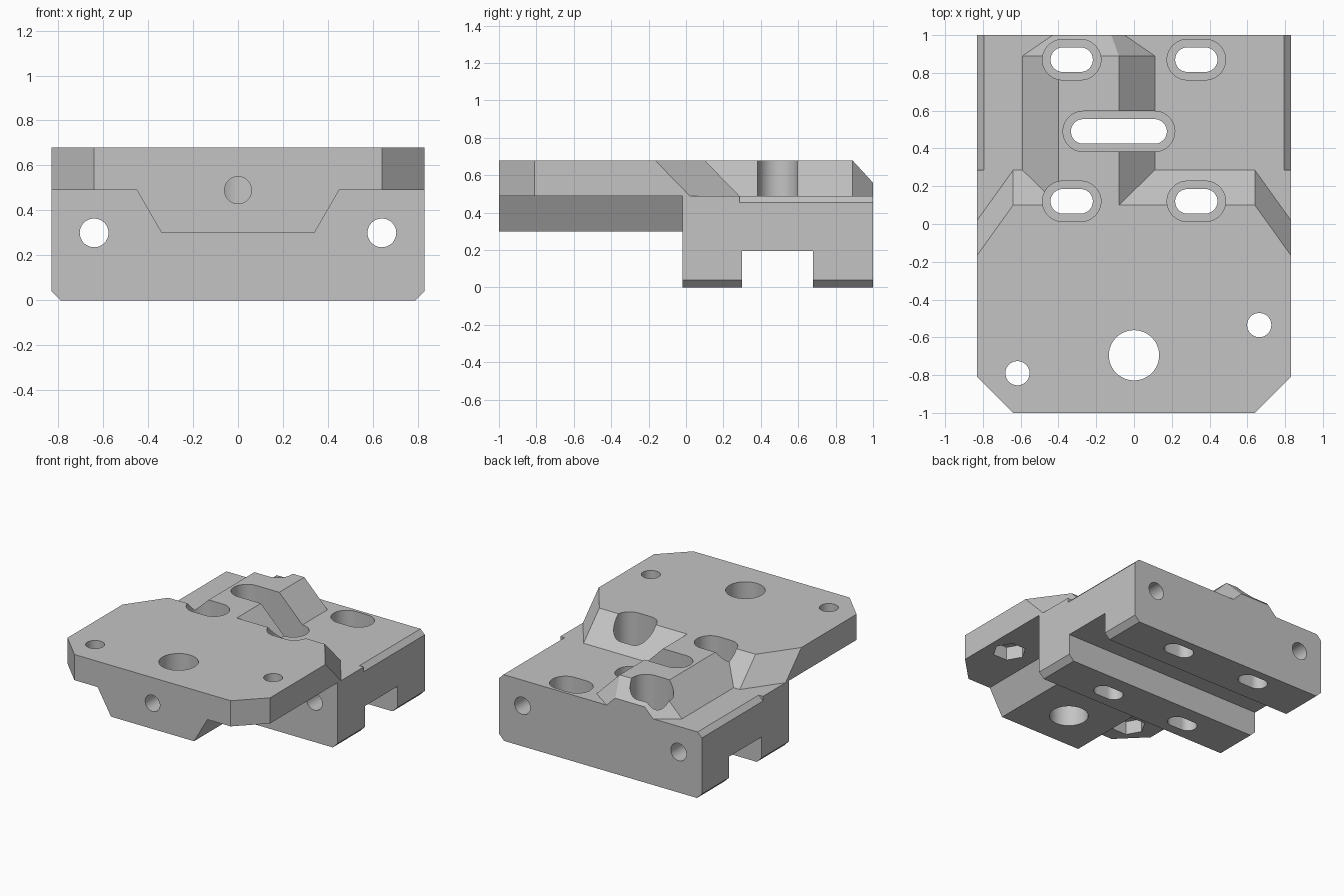
import bpy, bmesh, math
from mathutils import Vector

if "Cube" in bpy.data.objects:
    bpy.data.objects.remove(bpy.data.objects["Cube"])

grey = bpy.data.materials.new("light grey")
grey.diffuse_color = (0.55, 0.55, 0.55, 1)
grey.use_nodes = True
grey.node_tree.nodes["Principled BSDF"].inputs["Base Color"].default_value = grey.diffuse_color


def loft(name, rings):
    """Closed solid through a list of equal-length 3D rings."""
    bm = bmesh.new()
    vs = [[bm.verts.new(p) for p in r] for r in rings]
    n = len(vs[0])
    for a, b in zip(vs, vs[1:]):
        for i in range(n):
            j = (i + 1) % n
            bm.faces.new((a[i], a[j], b[j], b[i]))
    bm.faces.new(vs[0])
    bm.faces.new(vs[-1])
    bmesh.ops.recalc_face_normals(bm, faces=bm.faces)
    me = bpy.data.meshes.new(name)
    bm.to_mesh(me)
    bm.free()
    ob = bpy.data.objects.new(name, me)
    bpy.context.collection.objects.link(ob)
    me.materials.append(grey)
    return ob


def along_y(name, pts, y0, y1):
    return loft(name, [[(x, y, z) for x, z in pts] for y in (y0, y1)])


def along_z(name, pts, z0, z1):
    return loft(name, [[(x, y, z) for x, y in pts] for z in (z0, z1)])


def circle(cx, cy, r, n=48):
    return [(cx + r * math.cos(2 * math.pi * i / n), cy + r * math.sin(2 * math.pi * i / n))
            for i in range(n)]


def capsule(cx, cy, half, r, n=24):
    """Slot outline: half is the full half length along x."""
    s = half - r
    pts = []
    for side, start in ((1, -math.pi / 2), (-1, math.pi / 2)):
        for i in range(n + 1):
            a = start + math.pi * i / n
            pts.append((cx + side * s + r * math.cos(a), cy + r * math.sin(a)))
    return pts


def combine(target, other, op):
    mod = target.modifiers.new("combine", 'BOOLEAN')
    mod.operation, mod.solver, mod.object = op, 'EXACT', other
    bpy.context.view_layer.objects.active = target
    bpy.ops.object.modifier_apply(modifier=mod.name)
    bpy.data.objects.remove(other, do_unlink=True)


# Rear block with chamfered lower edges
bracket = along_y("mounting_bracket", [(-0.79, 0), (0.79, 0), (0.83, 0.04), (0.83, 0.49),
                                       (-0.83, 0.49), (-0.83, 0.04)], -0.02, 1)
# Chamfers on the upper side edges
for s in (-1, 1):
    combine(bracket, along_y("edge_cut", [(s * 0.795, 0.49), (s * 0.785, 0.52), (s * 0.9, 0.52),
                                          (s * 0.9, 0.455), (s * 0.83, 0.455)], 0.285, 1.1),
            'DIFFERENCE')

# Front plate with cut corners and a sloping back
half_low = [(0.64, -1), (0.83, -0.81), (0.83, 0.02), (0.64, 0.285)]
half_top = [(0.64, -1), (0.83, -0.81), (0.83, -0.165), (0.64, 0.10)]


def mirrored(pts, z):
    return [(x, y, z) for x, y in pts] + [(-x, y, z) for x, y in reversed(pts)]


combine(bracket, loft("plate", [mirrored(half_low, 0.49), mirrored(half_top, 0.68)]), 'UNION')

# Tapered keel under the plate
combine(bracket, along_y("keel", [(-0.34, 0.30), (0.34, 0.30), (0.45, 0.49), (0.45, 0.55),
                                  (-0.45, 0.55), (-0.45, 0.49)], -1, 0.05), 'UNION')


# Raised ridge behind the plate, tapering at the back
def ridge_ring(y, base, top, z):
    c = -0.24
    return [(c - base, y, 0.42), (c - base, y, 0.49), (c - top, y, z),
            (c + top, y, z), (c + base, y, 0.49), (c + base, y, 0.42)]


combine(bracket, loft("ridge", [ridge_ring(0.08, 0.35, 0.16, 0.68),
                                ridge_ring(0.89, 0.35, 0.16, 0.68),
                                ridge_ring(1.0, 0.19, 0.12, 0.56)]), 'UNION')

cutters = []
# Groove across the underside
cutters.append(along_y("groove", [(-1, -0.1), (1, -0.1), (1, 0.195), (-1, 0.195)], 0.30, 0.68))
# Long screw slots, each with a wider recess from above
for x, y, inner, outer in ((-0.33, 0.87, 0.112, 0.155), (0.33, 0.87, 0.112, 0.155),
                           (-0.33, 0.12, 0.112, 0.155), (0.33, 0.12, 0.112, 0.155),
                           (-0.08, 0.49, 0.254, 0.296)):
    cutters.append(along_z("slot_recess", capsule(x, y, outer, 0.107), 0.31, 0.9))
    cutters.append(along_z("slot", capsule(x, y, inner, 0.065), -0.1, 0.4))
# Lengthwise bores through the rear block
for s in (-1, 1):
    cutters.append(along_y("side_bore", circle(s * 0.64, 0.30, 0.064), -0.2, 1.1))
# Plate holes, with hexagonal nut pockets under the small ones
cutters.append(along_z("large_hole", circle(0, -0.695, 0.133), 0.1, 0.9))
for x, y in ((0.663, -0.535), (-0.617, -0.79)):
    cutters.append(along_z("small_hole", circle(x, y, 0.064), 0.2, 0.9))
    cutters.append(along_z("nut_pocket", circle(x, y, 0.115, 6), 0.3, 0.59))
# Front bore reaching the large hole
cutters.append(along_y("front_bore", circle(0, 0.49, 0.06), -1.1, -0.70))
for c in cutters:
    combine(bracket, c, 'DIFFERENCE')

# Smooth bores, sharp edges
bpy.ops.object.select_all(action='DESELECT')
bracket.select_set(True)
bpy.context.view_layer.objects.active = bracket
bpy.ops.object.shade_smooth_by_angle(angle=math.radians(25))
